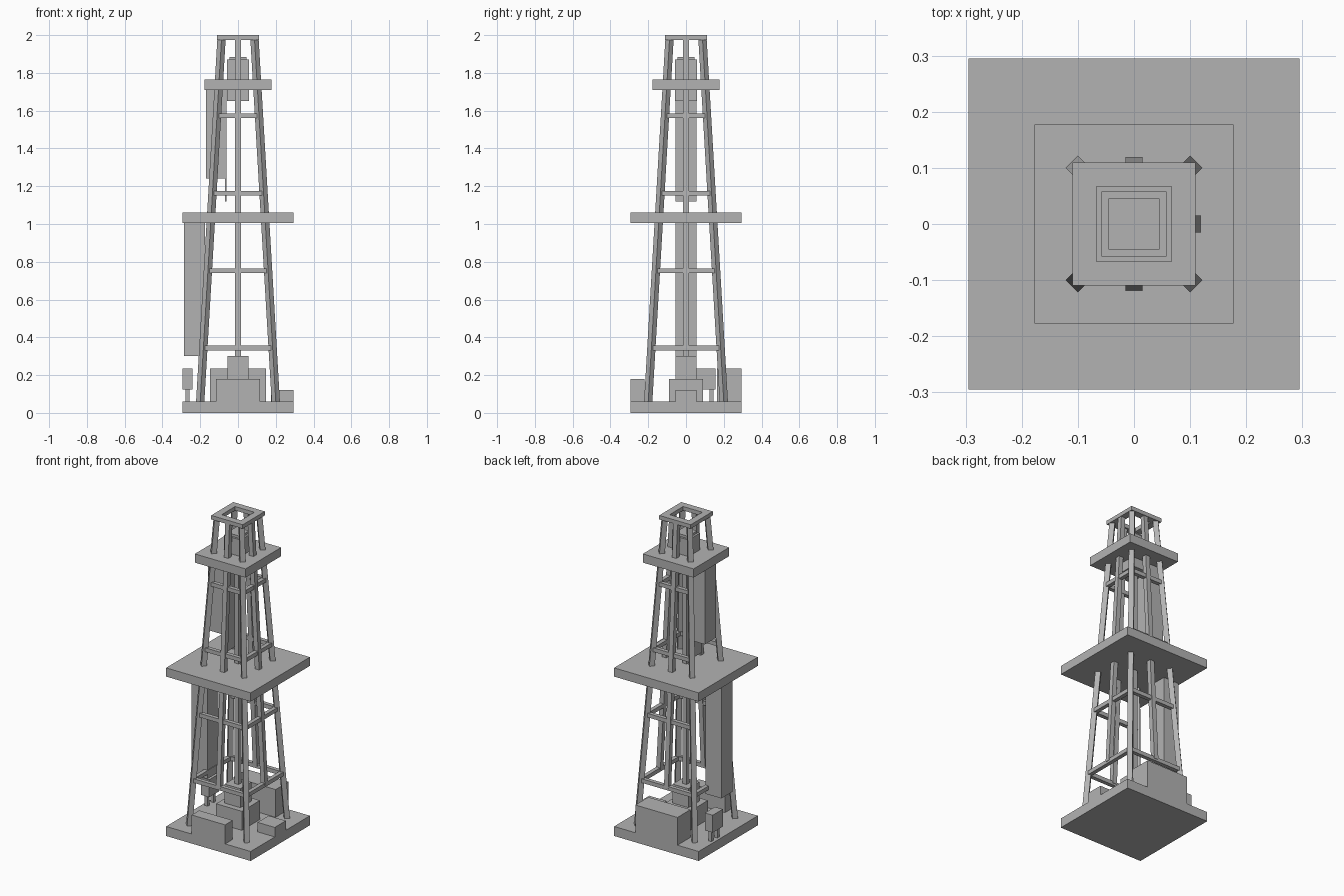
import bpy, bmesh, math
from mathutils import Vector

old = bpy.data.objects.get("Cube")
if old:
    bpy.data.objects.remove(old, do_unlink=True)

GREY = (0.45, 0.45, 0.45, 1)
steel = bpy.data.materials.new("steel_grey")
steel.use_nodes = True
steel.diffuse_color = GREY
steel.node_tree.nodes["Principled BSDF"].inputs["Base Color"].default_value = GREY


def finish(name, bm):
    bmesh.ops.recalc_face_normals(bm, faces=bm.faces)
    mesh = bpy.data.meshes.new(name)
    bm.to_mesh(mesh)
    bm.free()
    mesh.materials.append(steel)
    obj = bpy.data.objects.new(name, mesh)
    bpy.context.collection.objects.link(obj)
    return obj


def box(name, x, y, z):
    """Box from (min, max) ranges on each axis."""
    bm = bmesh.new()
    bmesh.ops.create_cube(bm, size=1)
    for v in bm.verts:
        v.co = [(lo + hi) / 2 + c * (hi - lo) for c, (lo, hi) in zip(v.co, (x, y, z))]
    return finish(name, bm)


def slab(name, half, z):
    return box(name, (-half, half), (-half, half), z)


def strut(name, bottom, top, radius, turn):
    """Leaning four-sided strut with level ends."""
    bm = bmesh.new()
    rings = []
    for end in (bottom, top):
        angles = [turn + i * math.pi / 2 for i in range(4)]
        rings.append([bm.verts.new(Vector(end) + radius * Vector((math.cos(a), math.sin(a), 0)))
                      for a in angles])
    low, high = rings
    bm.faces.new(low)
    bm.faces.new(high)
    for i in range(4):
        j = (i + 1) % 4
        bm.faces.new((low[i], low[j], high[j], high[i]))
    return finish(name, bm)


def reach(z):
    """Distance of the tapering frame from the axis at a height."""
    return 0.2 - 0.0587 * (z - 0.06)


# Decks
slab("base", 0.295, (0, 0.06))
slab("middle_deck", 0.295, (1.005, 1.06))
slab("upper_deck", 0.177, (1.71, 1.765))

# Corner legs
FOOT, TOP = 0.06, 1.98
for sx in (-1, 1):
    for sy in (-1, 1):
        a, b = reach(FOOT), reach(TOP)
        strut("corner_leg", (sx * a, sy * a, FOOT), (sx * b, sy * b, TOP), 0.022, 0)

# Middle posts on three sides, the fourth stays open for the ducts
RING_HEIGHTS = [0.343 + 0.41 * i for i in range(4)]
for dx, dy in ((0, -1), (0, 1), (1, 0)):
    a, b = reach(RING_HEIGHTS[0]), reach(TOP) + 0.004
    strut("middle_post", (dx * a, dy * a, RING_HEIGHTS[0]), (dx * b, dy * b, TOP),
          0.021, math.pi / 4)

# Horizontal braces
for level, h in enumerate(RING_HEIGHTS):
    r, t = reach(h), 0.0125
    z = (h - t, h + t)
    for s in (-1, 1):
        box("cross_brace", (-r, r), (s * r - t, s * r + t), z)
        if s > 0 or level == 0:
            box("side_brace", (s * r - t, s * r + t), (-r, r), z)

# Open frame at the top
OUT, IN = 0.11, 0.067
for s in (-1, 1):
    lo, hi = sorted((s * IN, s * OUT))
    box("top_frame_bar", (-OUT, OUT), (lo, hi), (1.975, 2))
    box("top_frame_side", (lo, hi), (-IN, IN), (1.975, 2))

# Centre stack, pipe and hoist
slab("well_block", 0.09, (0.06, 0.18))
slab("well_head", 0.055, (0.18, 0.3))
slab("drill_pipe", 0.015, (0.3, 1.65))
slab("hoist_block", 0.058, (1.65, 1.87))
slab("hoist_cap", 0.045, (1.87, 1.885))

# Side ducts
SIDE = (-0.055, 0.055)
box("lower_duct", (-0.285, -0.175), SIDE, (0.3, 1.005))
box("upper_duct", (-0.17, -0.065), SIDE, (1.24, 1.71))
box("duct_plate", (-0.07, -0.062), SIDE, (1.12, 1.71))

# Machinery on the base
box("front_machine", (-0.117, 0.117), (-0.295, -0.22), (0.06, 0.18))
box("back_machine", (-0.147, 0.147), (0.165, 0.295), (0.06, 0.235))
box("side_machine", (0.175, 0.295), SIDE, (0.06, 0.12))
box("control_cabinet", (-0.295, -0.24), (0.055, 0.155), (0.125, 0.235))
for y in (0.075, 0.135):
    box("cabinet_leg", (-0.278, -0.257), (y - 0.01, y + 0.01), (0.06, 0.125))
